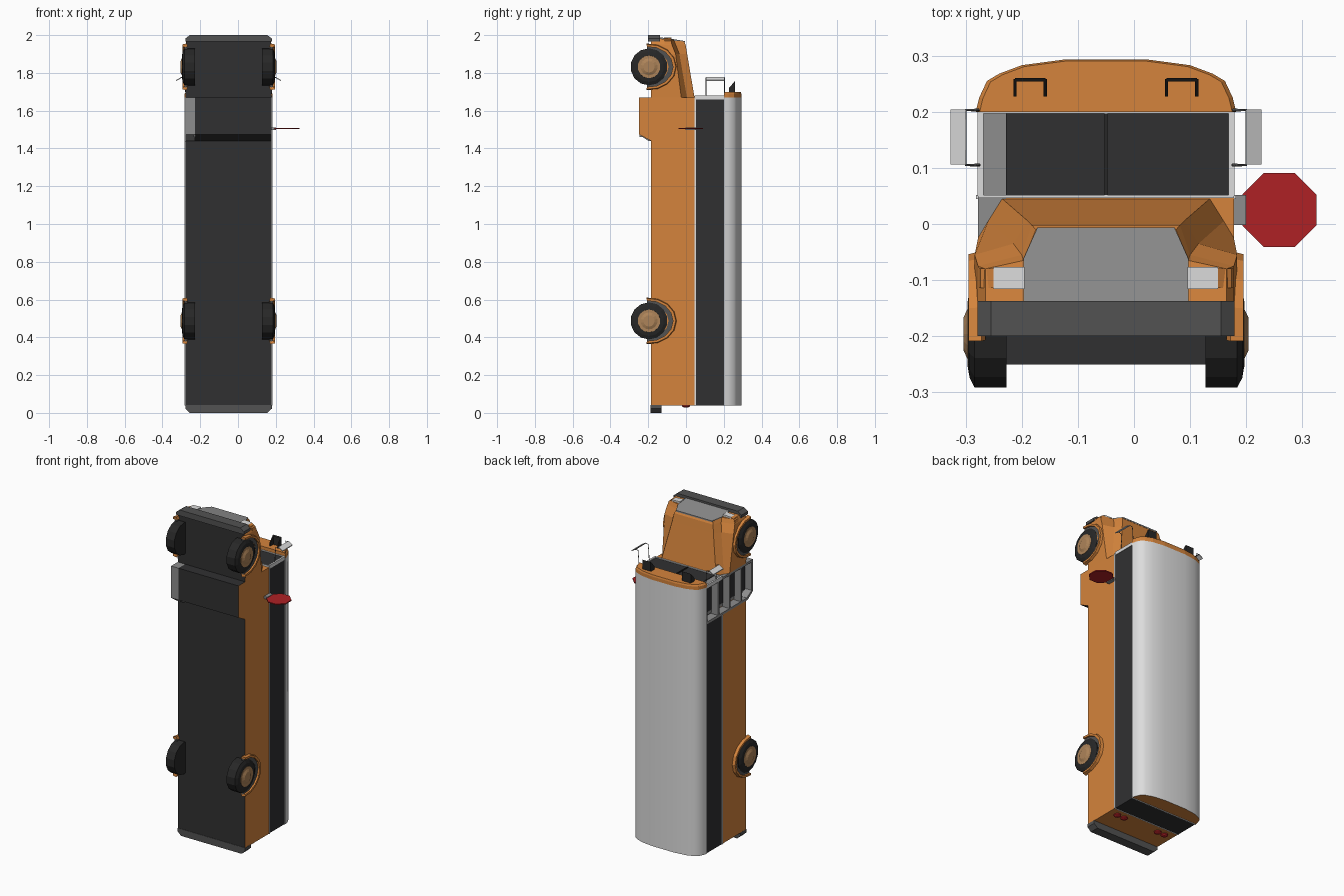
import bpy, bmesh, math
from mathutils import Vector

if "Cube" in bpy.data.objects:
    bpy.data.objects.remove(bpy.data.objects["Cube"])

CX = -0.05   # the vehicle's own centre line (the sign shifts the bounds)


def material(name, r, g, b):
    m = bpy.data.materials.new(name)
    m.diffuse_color = (r, g, b, 1)
    m.use_nodes = True
    m.node_tree.nodes["Principled BSDF"].inputs["Base Color"].default_value = m.diffuse_color
    return m


ORANGE = material("orange paint", 0.66, 0.23, 0.045)
DARK = material("dark glass and floor", 0.03, 0.03, 0.031)
TYRE = material("black rubber", 0.02, 0.02, 0.02)
BUMPER = material("bumper grey", 0.085, 0.085, 0.085)
GREY = material("mid grey", 0.27, 0.27, 0.27)
WHITE = material("white paint", 0.72, 0.72, 0.72)
TAN = material("tan hub", 0.42, 0.23, 0.10)
RED = material("red", 0.43, 0.015, 0.018)


def loft(name, rings, mats, rule=None, smooth=None, cap=True, closed=False):
    """Skin a list of equal point rings; x is measured from the centre line."""
    bm = bmesh.new()
    vs = [[bm.verts.new((p[0] + CX, p[1], p[2])) for p in r] for r in rings]
    n = len(rings[0])
    pairs = list(zip(vs, vs[1:])) + ([(vs[-1], vs[0])] if closed else [])
    for a, b in pairs:
        for i in range(n):
            j = (i + 1) % n
            bm.faces.new((a[i], a[j], b[j], b[i]))
    if cap and not closed:
        bm.faces.new(vs[0])
        bm.faces.new(vs[-1])
    bmesh.ops.recalc_face_normals(bm, faces=bm.faces)
    bm.normal_update()
    if rule:
        for f in bm.faces:
            f.material_index = rule(f.normal)
    me = bpy.data.meshes.new(name)
    bm.to_mesh(me)
    bm.free()
    for m in (mats if isinstance(mats, list) else [mats]):
        me.materials.append(m)
    ob = bpy.data.objects.new(name, me)
    bpy.context.collection.objects.link(ob)
    if smooth:
        bpy.context.view_layer.objects.active = ob
        ob.select_set(True)
        bpy.ops.object.shade_smooth_by_angle(angle=math.radians(smooth))
        ob.select_set(False)
    return ob


def box(name, x, y, z, mats, rule=None):
    return loft(name, [[(x[0], y[0], k), (x[1], y[0], k), (x[1], y[1], k), (x[0], y[1], k)] for k in z], mats, rule)


def along_z(name, pts, z0, z1, mats, rule=None, smooth=None):
    return loft(name, [[(x, y, z) for x, y in pts] for z in (z0, z1)], mats, rule, smooth)


def along_y(name, pts, y0, y1, mats):
    return loft(name, [[(x, y, z) for x, z in pts] for y in (y0, y1)], mats)


def along_x(name, pts, x0, x1, mats, rule=None):
    return loft(name, [[(x, y, z) for y, z in pts] for x in (x0, x1)], mats, rule)


def rod(name, path, r, mat):
    cu = bpy.data.curves.new(name, 'CURVE')
    cu.dimensions = '3D'
    cu.bevel_depth, cu.bevel_resolution = r, 0
    sp = cu.splines.new('POLY')
    sp.points.add(len(path) - 1)
    for p, q in zip(sp.points, path):
        p.co = (q[0] + CX, q[1], q[2], 1)
    cu.materials.append(mat)
    ob = bpy.data.objects.new(name, cu)
    bpy.context.collection.objects.link(ob)


def under(n):      # dark floor beneath painted bodywork
    return 1 if n.y < -0.5 else 0


W, Z0, ZD, Z1 = 0.228, 0.04, 1.44, 1.67    # half width, tail, door start, windscreen

# Lower body and window band; the front bay is narrower on the door side
for tag, xl, za, zb in (("rear", -W, Z0, ZD), ("front", -W + 0.05, ZD, Z1)):
    box(tag + "_lower_body", (xl, W), (-0.185, 0.047), (za, zb), [ORANGE, DARK], under)
    box(tag + "_window_band", (xl, W - 0.002), (0.047, 0.2), (za, zb + (0.004 if zb == Z1 else 0)), DARK)
along_x("step_well", [(-0.185, 1.44), (-0.25, 1.475), (-0.25, Z1), (-0.185, Z1)], -W + 0.05, W,
        [DARK, ORANGE], lambda n: 1 if abs(n.x) > 0.5 else 0)

# Roof with painted end faces, and front cap
half = [(0.232, 0.2), (0.226, 0.225), (0.212, 0.255), (0.19, 0.268), (0.15, 0.283), (0.075, 0.293)]
arch = half + [(-x, y) for x, y in reversed(half)]
along_z("roof", arch, Z0, Z1, [WHITE, ORANGE], lambda n: 1 if abs(n.z) > 0.5 else 0, 40)
loft("front_roof_cap", [[(x * s, 0.2 + (y - 0.2) * s, z) for x, y in arch]
     for z, s in ((Z1, 1), (1.69, 1), (1.70, 0.97))], ORANGE)

# White trim rails around the glazing
for s in (-1, 1):
    xa, xb = sorted((s * (W - 0.004), s * (W + 0.004)))
    box("side_rail", (xa, xb), (0.045, 0.052), (Z0, Z1 if s > 0 else ZD), WHITE)
    xa, xb = sorted((s * (W - 0.010), s * (W + 0.001)))
    box("windscreen_post", (xa, xb), (0.05, 0.2), (Z1 - 0.01, Z1 + 0.01), WHITE)
for y in (0.046, 0.197):
    box("windscreen_rail", (-W, W), (y, y + 0.006), (Z1 - 0.002, Z1 + 0.010), WHITE)
    box("rear_window_rail", (-W, W), (y, y + 0.005), (Z0 - 0.003, Z0 + 0.002), WHITE)
box("windscreen_divider", (-0.003, 0.003), (0.052, 0.197), (Z1, Z1 + 0.010), TYRE)

# Entrance door: grey recessed frame, crossbars and dark panes
XD = -W + 0.05
box("door_back", (XD - 0.004, XD + 0.002), (-0.245, 0.198), (ZD + 0.02, Z1 - 0.004), GREY)
for z in (ZD, Z1 - 0.014):
    lo = -0.2 if z == ZD else -0.25
    box("door_side_frame", (-W, XD), (lo, 0.2), (z, z + 0.014), GREY)
for y in (-0.25, -0.145, -0.035, 0.075, 0.188):
    box("door_crossbar", (-W, XD), (y, y + 0.012), (ZD + 0.014 if y > -0.2 else 1.475, Z1 - 0.014), GREY)
along_x("door_lower_corner", [(-0.2, ZD), (-0.25, 1.475), (-0.25, 1.49), (-0.19, 1.455)], -W, XD, GREY)
for y in (-0.235, -0.13, -0.02, 0.09):
    box("door_pane", (XD - 0.008, XD), (y, y + 0.092), (1.48, Z1 - 0.018), DARK)


# Hood: symmetric sections lofted forward, front face leaning back
def nose_z(y):
    return min(1.985, 1.965 - 0.17 * (y + 0.01))


def section(pts, z):
    full = pts + [(-x, y) for x, y in reversed(pts)]
    return [(x, y, z if z else nose_z(y)) for x, y in full]


loft("hood", [section([(W, -0.185), (W, -0.025), (0.21, 0.005), (0.185, 0.045)], Z1),
              section([(0.234, -0.185), (0.234, -0.055), (0.165, -0.035), (0.140, 0.006)], 1.90),
              section([(0.228, -0.185), (0.228, -0.075), (0.150, -0.055), (0.132, -0.002)], 1.95),
              section([(0.215, -0.185), (0.215, -0.08), (0.147, -0.065), (0.125, -0.01)], None)],
     [ORANGE, DARK], under)
grille = [(0.147, -0.145), (0.147, -0.062), (0.122, -0.006)]
grille += [(-x, y) for x, y in reversed(grille)]
loft("grille", [[(x, y, nose_z(y) + d) for x, y in grille] for d in (-0.004, 0.004)], GREY)

# Headlights and turn signals
for s in (-1, 1):
    along_y("headlight", [(s * 0.145, 1.95), (s * 0.145, 1.988), (s * 0.2, 1.985), (s * 0.2, 1.95)],
            -0.116, -0.077, WHITE)
    along_y("turn_signal", [(s * 0.2, 1.94), (s * 0.2, 1.985), (s * 0.224, 1.97), (s * 0.229, 1.94)],
            -0.114, -0.079, ORANGE)

# Bumpers
along_y("front_bumper", [(-0.229, 1.965), (-0.229, 1.982), (-0.205, 2.0), (0.205, 2.0), (0.229, 1.982),
                         (0.229, 1.965)], -0.2, -0.137, BUMPER)
along_y("rear_bumper", [(-0.229, 0.042), (-0.229, 0.022), (-0.205, 0.0), (0.205, 0.0), (0.229, 0.022),
                        (0.229, 0.042)], -0.187, -0.13, BUMPER)


# Wheels, hubs and arches
def disc(x, r, zc, n=14):
    return [(x, -0.196 + r * math.cos(math.tau * (i + .5) / n), zc + r * math.sin(math.tau * (i + .5) / n))
            for i in range(n)]


def arch_ring(name, zc, s, inner, outer, depth, mat):
    rings = []
    for i in range(9):
        a = math.radians(-95 + 190 * i / 8)
        dy, dz = 0.148 * math.cos(a), 0.124 * math.sin(a)
        rings.append([(s * x, -0.196 + dy * k, zc + dz * k) for x, k in
                      ((0.215, inner), (depth, inner), (depth, outer - 0.04), (0.222, outer))])
    loft(name, rings, mat)


for end, zc in (("front", 1.832), ("rear", 0.487)):
    for s in (-1, 1):
        loft(end + "_tyre", [disc(s * x, r, zc) for x, r in
                             ((0.177, 0.098), (0.234, 0.098), (0.243, 0.08), (0.246, 0.062))], TYRE)
        loft(end + "_hub", [disc(s * x, r, zc) for x, r in
                            ((0.24, 0.062), (0.247, 0.060), (0.247, 0.045), (0.254, 0.03))], TAN)
        arch_ring(end + "_wheel_arch", zc, s, 0.86, 1.0, 0.245, ORANGE)
        arch_ring(end + "_arch_liner", zc, s, 0.70, 0.90, 0.234, BUMPER)

# Tail lights
for x in (-0.17, -0.122, 0.122, 0.17):
    loft("tail_light", [[(x + r * math.cos(i * math.tau / 12), r * math.sin(i * math.tau / 12), z)
         for i in range(12)] for z, r in ((0.042, 0.021), (0.034, 0.021), (0.029, 0.013))], RED)

# Warning-light hoods on the cap
for c in (-0.135, 0.135):
    along_x("light_hood_top", [(0.254, 1.69), (0.260, 1.69), (0.260, 1.757), (0.254, 1.752)],
            c - 0.027, c + 0.027, TYRE)
    for s in (-1, 1):
        along_x("light_hood_side", [(0.227, 1.69), (0.258, 1.69), (0.258, 1.755), (0.227, 1.72)],
                c + s * 0.027 - 0.003, c + s * 0.027 + 0.003, TYRE)

# Side mirrors on bent rods
for s in (-1, 1):
    rod("mirror_bracket", [(s * 0.225, 0.105, Z1), (s * 0.232, 0.105, 1.773), (s * 0.25, 0.105, 1.775),
                           (s * 0.25, 0.203, 1.775), (s * 0.232, 0.203, 1.773), (s * 0.225, 0.203, Z1)],
        0.0025, BUMPER)
    along_y("mirror", [(s * 0.25, 1.772), (s * 0.277, 1.757), (s * 0.277, 1.762), (s * 0.25, 1.779)],
            0.106, 0.204, WHITE)

# Stop arm: octagonal plate on a bracket
R = 0.066 / math.cos(math.pi / 8)
along_z("stop_sign", [(0.309 + R * math.cos(math.pi / 8 + i * math.pi / 4),
                       0.025 + R * math.sin(math.pi / 8 + i * math.pi / 4)) for i in range(8)],
        1.502, 1.508, RED)
box("stop_sign_bracket", (0.225, 0.25), (-0.002, 0.052), (1.498, 1.512), GREY)
